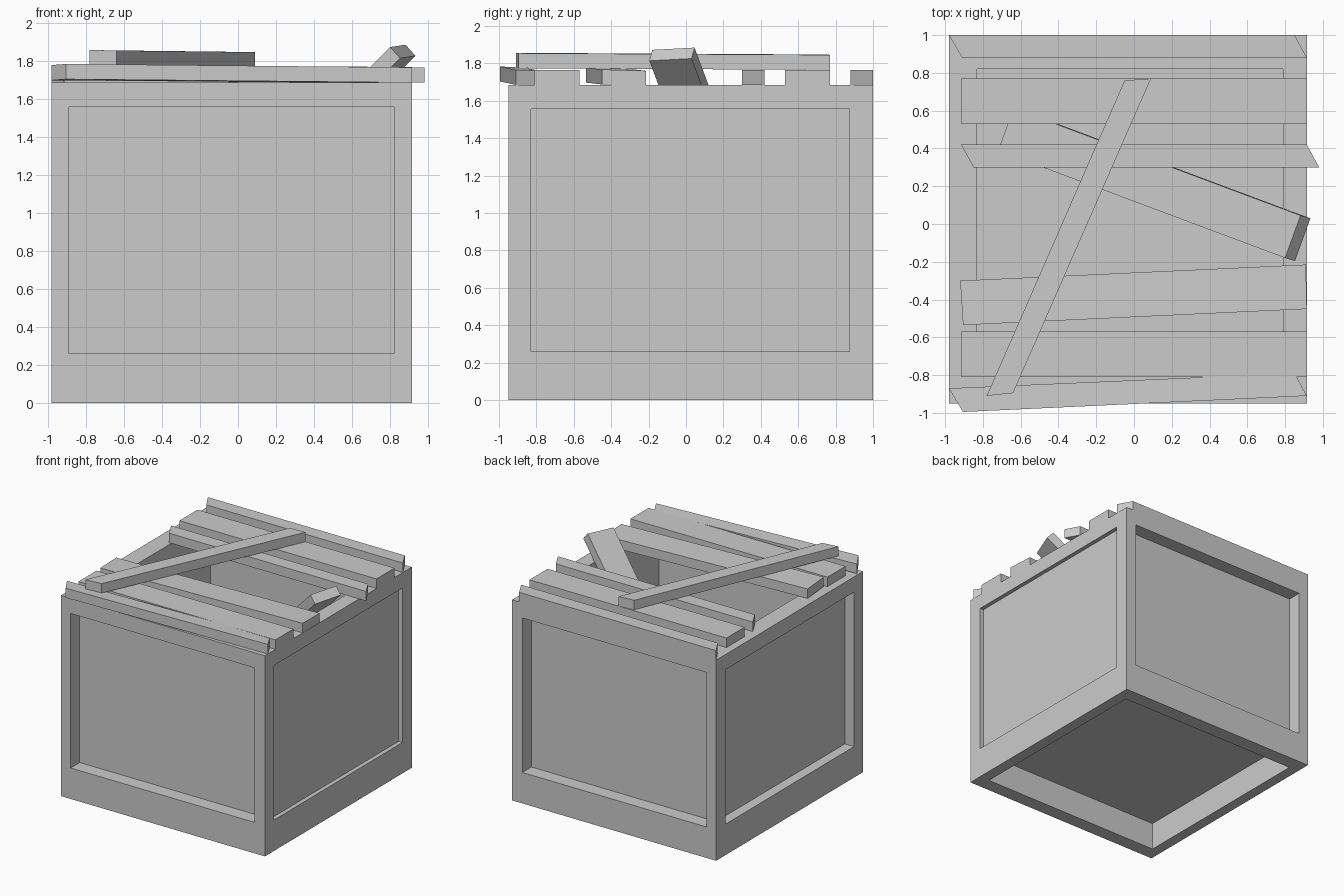
import bpy, bmesh, math
from mathutils import Vector

if "Cube" in bpy.data.objects:
    bpy.data.objects.remove(bpy.data.objects["Cube"])


def add_mesh(name, verts, faces):
    mesh = bpy.data.meshes.new(name)
    mesh.from_pydata(verts, [], faces)
    bm = bmesh.new()
    bm.from_mesh(mesh)
    bmesh.ops.recalc_face_normals(bm, faces=bm.faces)
    bm.to_mesh(mesh)
    bm.free()
    obj = bpy.data.objects.new(name, mesh)
    bpy.context.collection.objects.link(obj)
    return obj


def slab(name, corners, offset):
    """Six-sided board: four bottom corners swept by an offset vector."""
    low = [Vector(c) for c in corners]
    verts = low + [v + Vector(offset) for v in low]
    faces = [(0, 1, 2, 3), (4, 5, 6, 7)]
    faces += [(i, (i + 1) % 4, (i + 1) % 4 + 4, i + 4) for i in range(4)]
    return add_mesh(name, verts, faces)


def box(name, x0, x1, y0, y1, z0, z1):
    pts = [(x0, y0, z0), (x1, y0, z0), (x1, y1, z0), (x0, y1, z0)]
    return slab(name, pts, (0, 0, z1 - z0))


# Crate body with recessed side panels, recessed underside and hollow inside
X0, X1, Y0, Y1, TOP = -0.98, 0.915, -0.95, 1.0, 1.685
PX0, PX1, PY0, PY1, PZ0, PZ1 = -0.89, 0.82, -0.83, 0.875, 0.26, 1.557
crate = box("crate_body", X0, X1, Y0, Y1, 0, TOP)
cutters = [
    box("cut_front", PX0, PX1, Y0 - 0.2, Y0 + 0.12, PZ0, PZ1),
    box("cut_back", PX0, PX1, Y1 - 0.12, Y1 + 0.2, PZ0, PZ1),
    box("cut_left", X0 - 0.2, X0 + 0.085, PY0, PY1, PZ0, PZ1),
    box("cut_right", X1 - 0.035, X1 + 0.2, PY0, PY1, PZ0, PZ1),
    box("cut_under", PX0, PX1, PY0, PY1, -0.2, 0.235),
    box("cut_inside", -0.83, 0.79, -0.77, 0.82, 0.30, TOP + 0.2),
]
for c in cutters:
    c.hide_render = True
    mod = crate.modifiers.new(c.name, 'BOOLEAN')
    mod.operation = 'DIFFERENCE'
    mod.solver = 'EXACT'
    mod.object = c
bpy.context.view_layer.update()
deps = bpy.context.evaluated_depsgraph_get()
carved = bpy.data.meshes.new_from_object(crate.evaluated_get(deps))
crate.modifiers.clear()
crate.data = carved
for c in cutters:
    bpy.data.objects.remove(c)

# Lid planks lying on the rim
T = 0.08
UP = (0, 0, T)
box("plank_rear_wide", -0.915, 0.915, 0.53, 0.77, TOP, TOP + T)
box("plank_front_wide", -0.915, 0.915, -0.81, -0.57, TOP, TOP + T)
slab("plank_back_edge", [(-0.98, 1.0, TOP), (0.85, 1.0, TOP),
                         (0.915, 0.88, TOP), (-0.91, 0.88, TOP)], UP)
slab("plank_middle_narrow", [(-0.915, 0.42, TOP), (0.915, 0.42, TOP),
                             (0.98, 0.30, TOP), (-0.85, 0.30, TOP)], UP)
slab("plank_loose_wide", [(-0.92, -0.30, 1.69), (0.91, -0.215, 1.68),
                          (0.915, -0.45, 1.687), (-0.905, -0.535, 1.697)], UP)
slab("plank_front_edge", [(-0.98, -0.87, 1.697), (0.85, -0.79, 1.682),
                          (0.915, -0.91, 1.685), (-0.905, -0.995, 1.703)], UP)

# Diagonal brace across the lid
slab("diagonal_brace", [(-0.05, 0.76, 1.767), (0.09, 0.77, 1.765),
                        (-0.64, -0.895, 1.774), (-0.78, -0.91, 1.776)], UP)

# Broken plank fallen into the crate
tilt = math.radians(43)
side = Vector((0.34, 0.94, 0.05)).normalized() * 0.24
run = Vector((0.936 * math.cos(tilt), -0.35 * math.cos(tilt), math.sin(tilt)))
under = run.cross(side).normalized() * -T
a = Vector((0.80, -0.18, 1.872))
slab("fallen_plank", [a, a + side, a + side - run * 2.22, a - run * 2.22], under)
